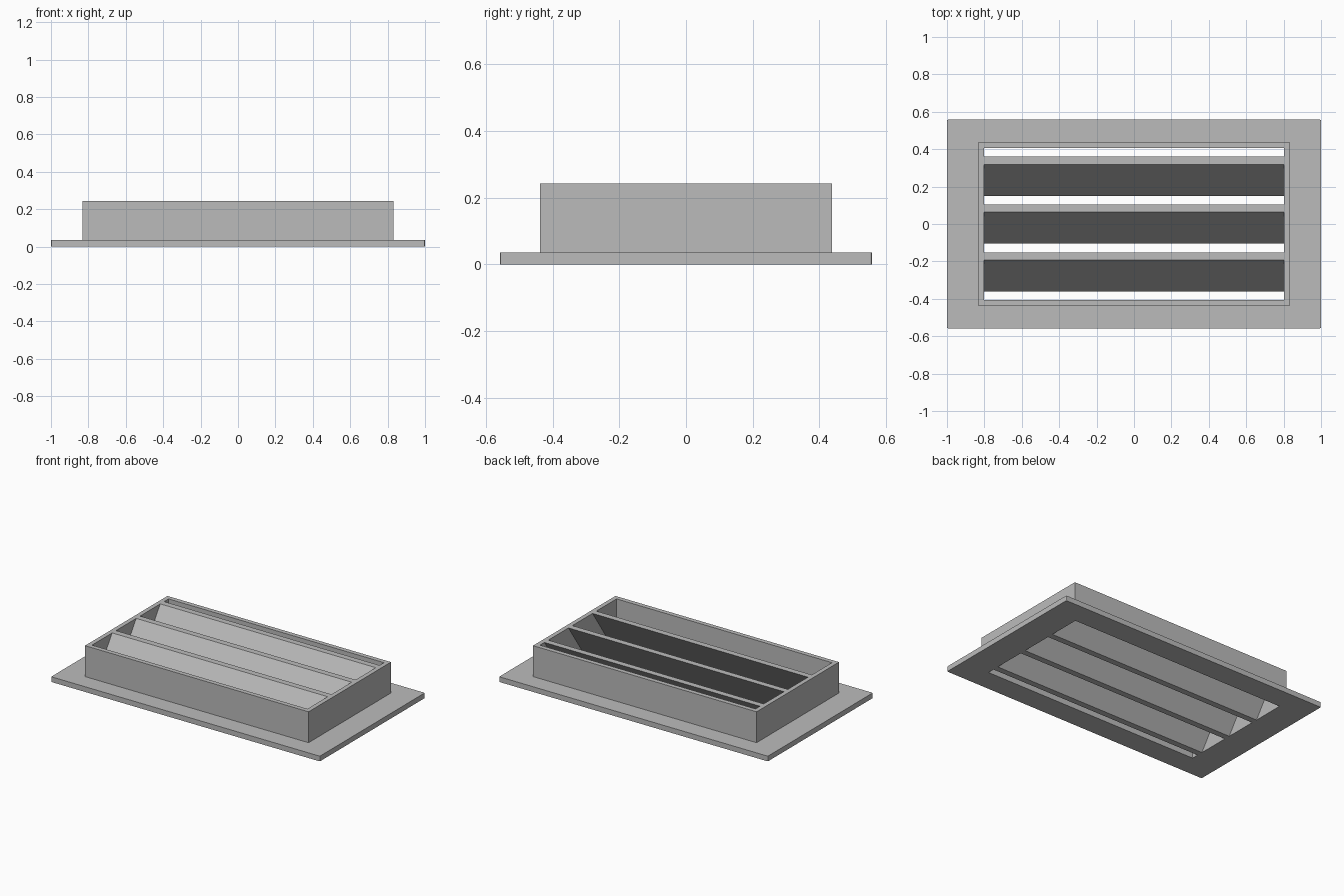
import bpy
import bmesh

if "Cube" in bpy.data.objects:
    bpy.data.objects.remove(bpy.data.objects["Cube"])

# Overall sizes (half extents) and heights
FLANGE = (1.0, 0.558)
COLLAR = (0.832, 0.438)
OPENING = (0.802, 0.407)
FLANGE_TOP, TOP = 0.035, 0.243

grey = bpy.data.materials.new("grey_metal")
grey.diffuse_color = (0.5, 0.5, 0.5, 1)
grey.use_nodes = True
grey.node_tree.nodes["Principled BSDF"].inputs["Base Color"].default_value = grey.diffuse_color


def finish(name, bm):
    """Turn a bmesh into a named, flat-shaded grey object."""
    bmesh.ops.recalc_face_normals(bm, faces=bm.faces)
    mesh = bpy.data.meshes.new(name)
    bm.to_mesh(mesh)
    bm.free()
    mesh.materials.append(grey)
    obj = bpy.data.objects.new(name, mesh)
    bpy.context.collection.objects.link(obj)
    return obj


# Frame: a flange and collar, swept as rectangular loops around the opening
bm = bmesh.new()
section = [(OPENING, 0), (FLANGE, 0), (FLANGE, FLANGE_TOP),
           (COLLAR, FLANGE_TOP), (COLLAR, TOP), (OPENING, TOP)]
loops = [[bm.verts.new((sx * x, sy * y, z))
          for sx, sy in ((-1, -1), (1, -1), (1, 1), (-1, 1))]
         for (x, y), z in section]
for a, b in zip(loops, loops[1:] + loops[:1]):
    for i in range(4):
        j = (i + 1) % 4
        bm.faces.new((a[i], a[j], b[j], b[i]))

# Slightly clipped upright corners on the flange
corners = [e for e in bm.edges
           if all(abs(v.co.x) > 0.99 for v in e.verts)
           and abs(e.verts[0].co.z - e.verts[1].co.z) > 0.01]
bmesh.ops.bevel(bm, geom=corners, offset=0.006, segments=2,
                profile=0.5, affect='EDGES')
finish("flanged_frame", bm)

# Slats: slanted bars flush with the top and bottom of the frame
PITCH, THICK, RUN = 0.2557, 0.041, 0.209
for n in range(3):
    back = 0.360 - n * PITCH
    profile = [(back, TOP), (back - THICK, TOP),
               (back - RUN, 0), (back - RUN + THICK, 0)]
    bm = bmesh.new()
    left, right = [[bm.verts.new((x, y, z)) for y, z in profile]
                   for x in (-OPENING[0], OPENING[0])]
    bm.faces.new(left)
    bm.faces.new(right)
    for i in range(4):
        j = (i + 1) % 4
        bm.faces.new((left[i], left[j], right[j], right[i]))
    finish(f"slat_{n + 1}", bm)
